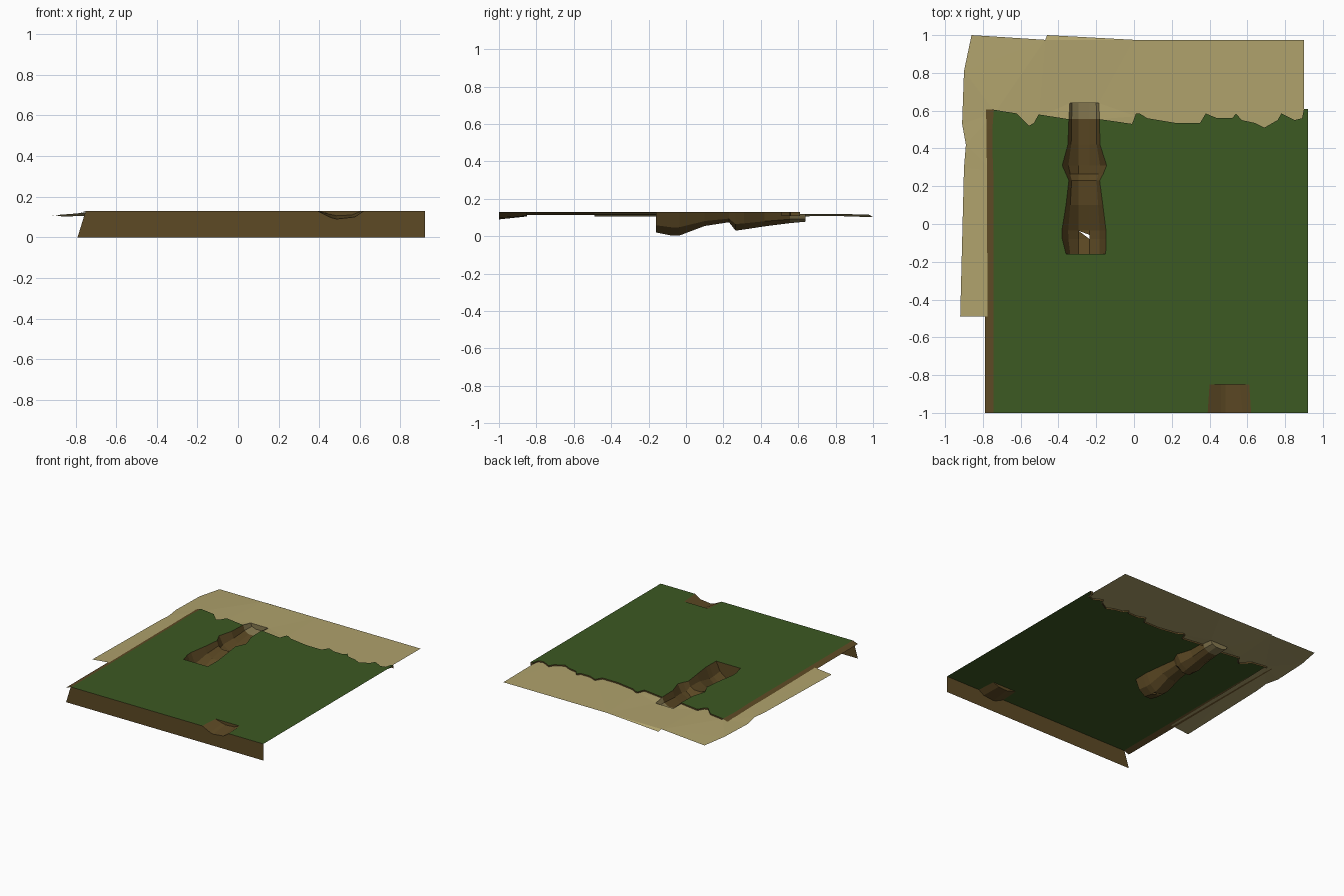
import bpy, bmesh

if "Cube" in bpy.data.objects:
    bpy.data.objects.remove(bpy.data.objects["Cube"])


def material(name, rgb):
    m = bpy.data.materials.new(name)
    m.diffuse_color = (*rgb, 1)
    m.use_nodes = True
    m.node_tree.nodes["Principled BSDF"].inputs["Base Color"].default_value = m.diffuse_color
    return m


GRASS = material("grass", (0.046, 0.1, 0.016))
SAND = material("sand", (0.43, 0.36, 0.15))
EARTH = material("earth", (0.11, 0.068, 0.018))
DAMP = material("damp_sand", (0.25, 0.2, 0.085))


def build(name, faces, mats):
    """faces: list of (points, material index); shared points are merged."""
    bm = bmesh.new()
    for pts, mi in faces:
        f = bm.faces.new([bm.verts.new(p) for p in pts])
        f.material_index = mi
    bmesh.ops.remove_doubles(bm, verts=bm.verts, dist=1e-4)
    bmesh.ops.triangulate(bm, faces=[f for f in bm.faces if len(f.verts) > 4])
    me = bpy.data.meshes.new(name)
    bm.to_mesh(me)
    bm.free()
    for m in mats:
        me.materials.append(m)
    ob = bpy.data.objects.new(name, me)
    bpy.context.collection.objects.link(ob)
    return ob


def strip(a, b, mi=0):
    """Quads joining two equal rows of points."""
    return [([a[i], a[i + 1], b[i + 1], b[i]], mi) for i in range(len(a) - 1)]


TOP = 0.13

# Gully sections: y, left x, right x, rim z, floor z
sections = [(-0.16, -.36, -.15, TOP, .02), (-0.08, -.38, -.148, TOP, .004),
            (-0.035, -.382, -.148, TOP, .004), (0.1, -.36, -.165, TOP, .055),
            (0.23, -.345, -.182, TOP, .075), (0.265, -.36, -.163, TOP, .03),
            (0.31, -.38, -.145, TOP, .036), (0.42, -.35, -.18, TOP, .053),
            (0.555, -.345, -.183, TOP, .07), (0.64, -.34, -.185, .115, .078)]


def section(y, xl, xr, zr, zf):
    mid = zr + (zf - zr) * 0.65
    fl, fr = -.295, -.235
    return [(xl, y, zr), ((xl + fl) / 2 - .01, y, mid), (fl, y, zf),
            (fr, y, zf), ((xr + fr) / 2 + .01, y, mid), (xr, y, zr)]


rows = [section(*s) for s in sections]

# Ragged rear edge of the grass, either side of the gully
edge_left = [(-.742, .605), (-.62, .585), (-.555, .52), (-.53, .535),
             (-.505, .58), (-.345, .555)]
edge_right = [(-.183, .555), (-.01, .53), (.01, .585), (.03, .585), (.07, .56),
              (.22, .535), (.35, .535), (.38, .585), (.44, .56), (.52, .56),
              (.54, .585), (.57, .55), (.64, .535), (.69, .51), (.76, .55),
              (.78, .585), (.85, .55), (.89, .56), (.90, .61), (.92, .61)]

# Grass sheet, its outline dipping round the gully and the front notch
left_edge = [(-.745, -1), (-.745, .28), (-.75, .4), (-.75, .5), (-.742, .605)]
gully_rim = [(r[0][0], r[0][1]) for r in rows[-2::-1]] + \
            [(r[-1][0], r[-1][1]) for r in rows[:-1]]
outline = (left_edge + edge_left[1:-1] + gully_rim + edge_right[1:]
           + [(.92, -1), (.62, -1), (.61, -.85), (.40, -.85), (.39, -1)])
build("grass_top", [([(x, y, TOP) for x, y in reversed(outline)], 0)], [GRASS])


# Earth lip under the rear edge and along the left side
def at(pts, z, dx=0):
    return [(x + dx, y, z) for x, y in pts]


lip = strip(at(edge_left, TOP), at(edge_left, .107))
lip += strip(at(edge_right, TOP), at(edge_right, .107))
lip += strip([(x, y, TOP) for x, y in reversed(left_edge)],
             [(-.79, y, .114) for x, y in reversed(left_edge)])
build("earth_lip", lip, [EARTH])

# Front earth bank with the notch cut in its top edge
notch = [(.39, TOP), (.46, .096), (.485, .09), (.575, .1), (.62, TOP)]
bank = [(-.79, 0), (.92, 0), (.92, TOP)] + notch[::-1] + [(-.75, TOP)]
build("front_bank", [([(x, -1, z) for x, z in bank], 0)], [EARTH])

# Notch floor and back wall
front = [(x, -1, z) for x, z in notch]
rear = [(.40, -.85, TOP), (.46, -.85, .112), (.485, -.85, .106),
        (.56, -.85, .11), (.61, -.85, TOP)]
build("front_notch", strip(front, rear) + [(rear[::-1], 0)], [EARTH])

# Gully: earth channel with a small gap in the floor and a sandy mouth
gully = [(rows[0], 0), (rows[-1][::-1], 1)]
for i in range(len(rows) - 1):
    quads = strip(rows[i], rows[i + 1], int(i == len(rows) - 2))
    if i == 1:
        a, b, c, d = rows[1][2], rows[1][3], rows[2][3], rows[2][2]
        e = (-.235, -.058, .004)
        quads[2:3] = [([a, b, d], 0), ([d, e, c], 0)]
    gully += quads
build("gully", gully, [EARTH, DAMP])

# Sand shore: outer edge, then inner edge tucked under the grass
outer = [(-.92, -.49, .105), (-.9, .3, .108), (-.89, .42, .11), (-.91, .53, .106),
         (-.9, .81, .108), (-.86, 1, .102), (-.47, .975, .116), (-.46, 1, .103),
         (0, .975, .117), (.9, .975, .117)]
inner_right = [(x, y - .015, .12) for x, y in edge_right[-3:0:-1]]
inner_left = [(x, y - .015, .12) for x, y in edge_left[-2:0:-1]]
mouth = [(-.183, .555, .12), (-.185, .64, .115), (-.34, .64, .115), (-.345, .555, .12)]
shore = (outer + [(.9, .555, .12)] + inner_right + mouth + inner_left
         + [(-.735, .59, .12), (-.745, .28, .121), (-.76, -.49, .121)])
build("sand_shore", [(shore[::-1], 0)], [SAND])
